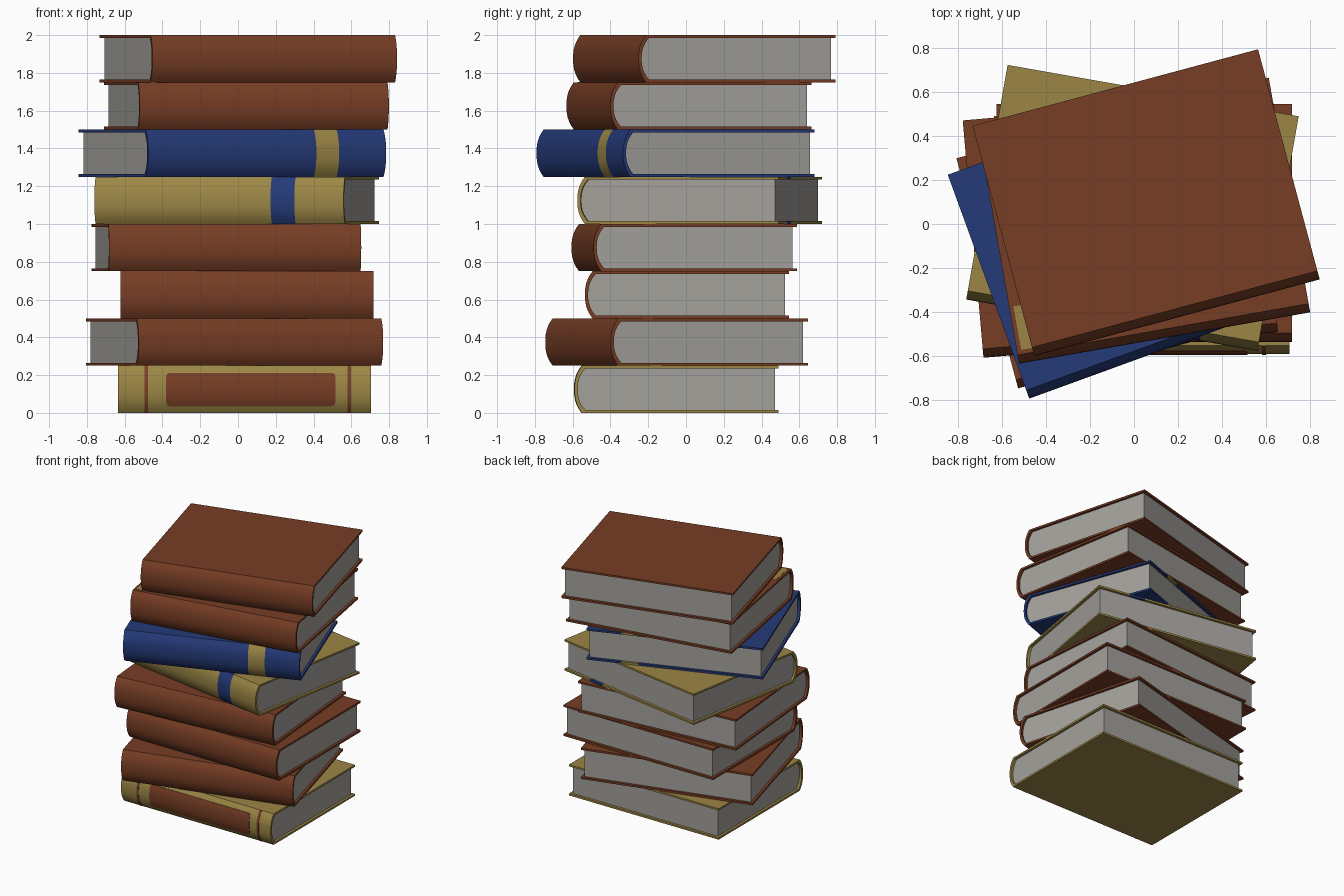
import bpy, bmesh, math
from mathutils import Matrix

if "Cube" in bpy.data.objects:
    bpy.data.objects.remove(bpy.data.objects["Cube"])

W, D, H = 0.67, 0.54, 0.25      # half length, half depth, height of a book
T, INSET = 0.015, 0.02          # cover thickness, page inset
N = 12                          # spine segments


def mat(name, rgb):
    m = bpy.data.materials.new(name)
    m.diffuse_color = (*rgb, 1)
    m.use_nodes = True
    m.node_tree.nodes["Principled BSDF"].inputs["Base Color"].default_value = m.diffuse_color
    return m


BROWN = mat("brown_leather", (0.185, 0.047, 0.018))
GOLD = mat("gold_cloth", (0.33, 0.24, 0.06))
BLUE = mat("blue_cloth", (0.018, 0.042, 0.19))
PAPER = mat("grey_paper", (0.37, 0.355, 0.33))


def spine_y(z):
    """Outer spine curve: bulges forward at mid height."""
    u = abs(z / H * 2 - 1)
    return -D + 0.04 * u ** 2.5


def make(name, bm, mats, place):
    bmesh.ops.recalc_face_normals(bm, faces=bm.faces)
    me = bpy.data.meshes.new(name)
    bm.to_mesh(me)
    bm.free()
    for m in mats:
        me.materials.append(m)
    ob = bpy.data.objects.new(name, me)
    bpy.context.collection.objects.link(ob)
    ob.matrix_world = place
    bpy.context.view_layer.objects.active = ob
    ob.select_set(True)
    bpy.ops.object.shade_smooth_by_angle(angle=math.radians(35))
    ob.select_set(False)
    return ob


def extrude_x(profile, xs, band=None):
    """Sweep a closed (y, z) profile along x; faces within band get slot 1."""
    bm = bmesh.new()
    rings = [[bm.verts.new((x, y, z)) for y, z in profile] for x in xs]
    n = len(profile)
    for a, b, x0, x1 in zip(rings, rings[1:], xs, xs[1:]):
        for i in range(n):
            j = (i + 1) % n
            f = bm.faces.new((a[i], a[j], b[j], b[i]))
            if band and band[0] < (x0 + x1) / 2 < band[1]:
                f.material_index = 1
    bm.faces.new(rings[0])
    bm.faces.new(rings[-1])
    return bm


def spine_plate(name, x0, x1, z0, z1, material, place, r=0.0):
    """Thin plate following the spine curve, with optional rounded corners."""
    bm = bmesh.new()
    cols = [(x0, r), (x1, r)]
    if r:
        steps = [(r * (1 - math.cos(a)), r * (1 - math.sin(a)))
                 for a in (0, math.pi / 6, math.pi / 3, math.pi / 2)]
        cols = [(x0 + d, c) for d, c in steps] + [(x1 - d, c) for d, c in reversed(steps)]
    grid = []
    for x, c in cols:
        zs = [z0 + c + (z1 - z0 - 2 * c) * i / N for i in range(N + 1)]
        grid.append([bm.verts.new((x, spine_y(z) - 0.003, z)) for z in zs])
    for a, b in zip(grid, grid[1:]):
        for i in range(N):
            bm.faces.new((a[i], b[i], b[i + 1], a[i + 1]))
    geo = bmesh.ops.extrude_face_region(bm, geom=bm.faces[:])["geom"]
    for v in geo:
        if isinstance(v, bmesh.types.BMVert):
            v.co.y += 0.006
    make(name, bm, [material], place)


def book(i, x, y, angle, cover, band=None):
    place = Matrix.Translation((x, y, i * H)) @ Matrix.Rotation(math.radians(angle), 4, "Z")
    zs = [H * k / N for k in range(N + 1)]
    outer = [(spine_y(z), z) for z in zs]
    inner = [(spine_y(z) + 0.017, T + z * (H - 2 * T) / H) for z in zs]
    # wrapped cover: two boards joined by the curved spine
    profile = [(D, 0)] + outer + [(D, H), (D, H - T)] + inner[::-1] + [(D, T)]
    xs, mats, limits = [-W, W], [cover], None
    if band:
        limits = (0.277, 0.405)
        xs, mats = [-W, *limits, W], [cover, band]
    make(f"book_cover_{i + 1}", extrude_x(profile, xs, limits), mats, place)
    # page block
    pages = inner + [(D - INSET, H - T), (D - INSET, T)]
    make(f"book_pages_{i + 1}", extrude_x(pages, [-W + INSET, W - INSET]), [PAPER], place)
    return place


# stack from bottom to top: x, y, turn, cover colour, band colour
BOOKS = [
    (0.035, -0.05, 0, GOLD),
    (-0.018, -0.05, 15, BROWN),
    (0.047, 0.005, 0, BROWN),
    (-0.062, -0.01, 5, BROWN),
    (-0.007, 0.073, -10, GOLD, BLUE),
    (-0.03, -0.055, 20, BLUE, GOLD),
    (0.045, 0.015, 10, BROWN),
    (0.055, 0.097, 15, BROWN),
]
places = [book(i, *b) for i, b in enumerate(BOOKS)]

# label and stripes on the lowest spine
spine_plate("spine_label", -0.415, 0.48, 0.035, 0.212, BROWN, places[0], r=0.02)
for k, sx in enumerate((-0.52, 0.555)):
    spine_plate(f"spine_stripe_{k + 1}", sx - 0.009, sx + 0.009, 0.0, H, BROWN, places[0])

# gilt corner strip on the seventh book's top board
bm = bmesh.new()
bmesh.ops.create_cube(bm, size=1, matrix=Matrix.Translation((-0.61, -0.38, H))
                      @ Matrix.Diagonal((0.08, 0.2, 0.004, 1)))
make("cover_corner_gilding", bm, [GOLD], places[6])
